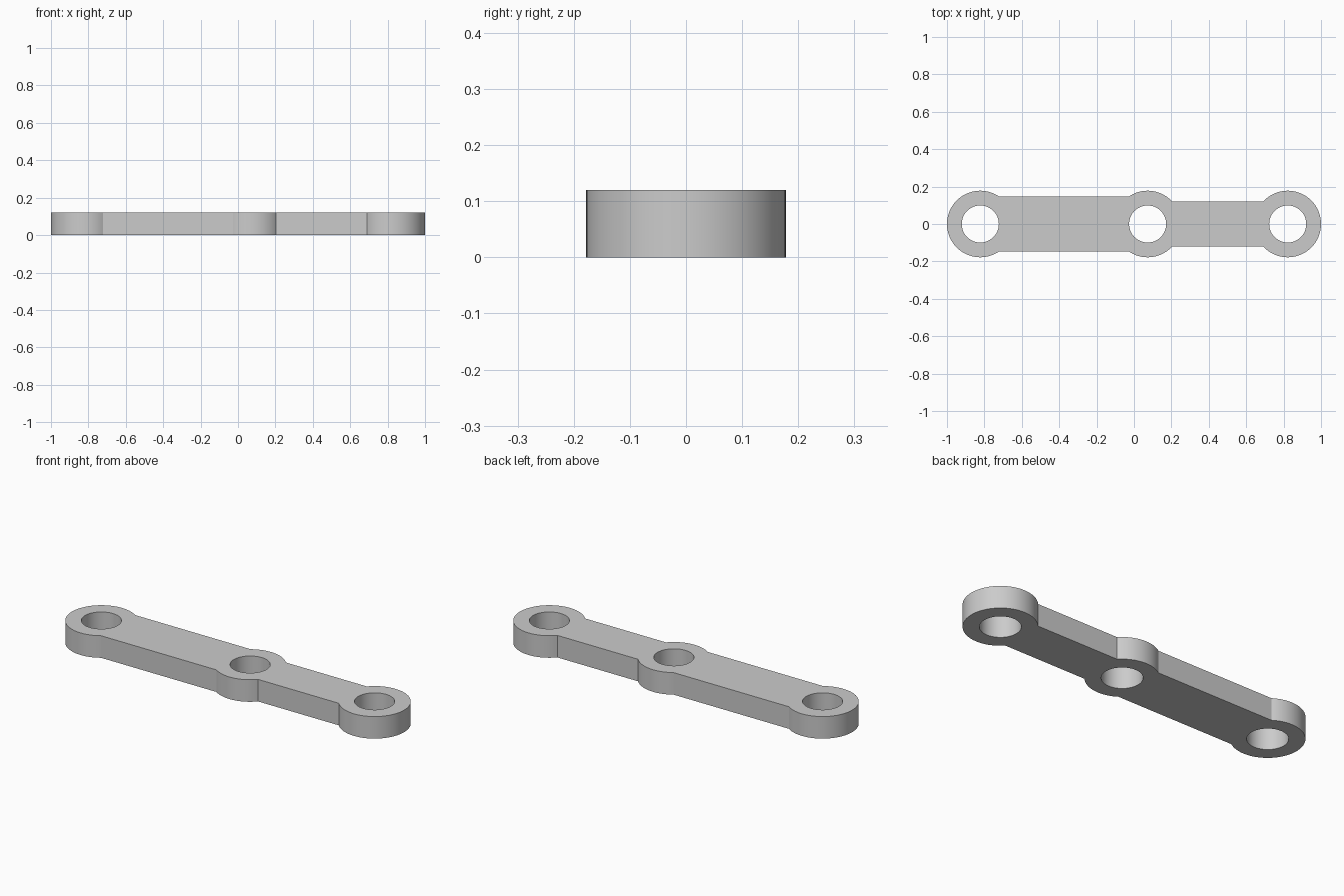
import bpy, bmesh
from math import asin, cos, sin, pi, radians

cube = bpy.data.objects.get("Cube")
if cube:
    bpy.data.objects.remove(cube, do_unlink=True)

THICK = 0.12
BOSS_R, HOLE_R = 0.178, 0.099
LEFT, MID, RIGHT = -0.822, 0.073, 0.822      # eye centres along x
wide = asin(0.147 / BOSS_R)                  # where the wide bar meets an eye
narrow = asin(0.12 / BOSS_R)                 # where the narrow bar meets an eye


def arc(cx, r, start, end, steps):
    return [(cx + r * cos(start + (end - start) * i / steps),
             r * sin(start + (end - start) * i / steps), 0)
            for i in range(steps + 1)]


def add_loop(bm, points):
    verts = [bm.verts.new(p) for p in points]
    return [bm.edges.new((a, b)) for a, b in zip(verts, verts[1:] + verts[:1])]


# Outline: three round eyes joined by a wide and a narrow bar
outline = (arc(LEFT, BOSS_R, wide, 2 * pi - wide, 64)
           + arc(MID, BOSS_R, pi + wide, 2 * pi - narrow, 24)
           + arc(RIGHT, BOSS_R, narrow - pi, pi - narrow, 64)
           + arc(MID, BOSS_R, narrow, pi - wide, 24))

bm = bmesh.new()
edges = add_loop(bm, outline)
for cx in (LEFT, MID, RIGHT):                # pin holes
    edges += add_loop(bm, arc(cx, HOLE_R, 0, 2 * pi, 64)[:-1])
bmesh.ops.triangle_fill(bm, edges=edges, use_beauty=True, use_dissolve=False)

# Thicken the plate
extruded = bmesh.ops.extrude_face_region(bm, geom=bm.faces[:], use_keep_orig=True)
top = [g for g in extruded["geom"] if isinstance(g, bmesh.types.BMVert)]
bmesh.ops.translate(bm, verts=top, vec=(0, 0, THICK))
bmesh.ops.recalc_face_normals(bm, faces=bm.faces[:])

mesh = bpy.data.meshes.new("link_plate")
bm.to_mesh(mesh)
bm.free()
link = bpy.data.objects.new("link_plate", mesh)
bpy.context.collection.objects.link(link)

# Plain grey
grey = bpy.data.materials.new("light_grey")
grey.use_nodes = True
colour = (0.6, 0.6, 0.6, 1)
grey.diffuse_color = colour
grey.node_tree.nodes["Principled BSDF"].inputs["Base Color"].default_value = colour
mesh.materials.append(grey)

# Smooth round walls, sharp rims and joints
bpy.ops.object.select_all(action="DESELECT")
link.select_set(True)
bpy.context.view_layer.objects.active = link
bpy.ops.object.shade_smooth_by_angle(angle=radians(30))
